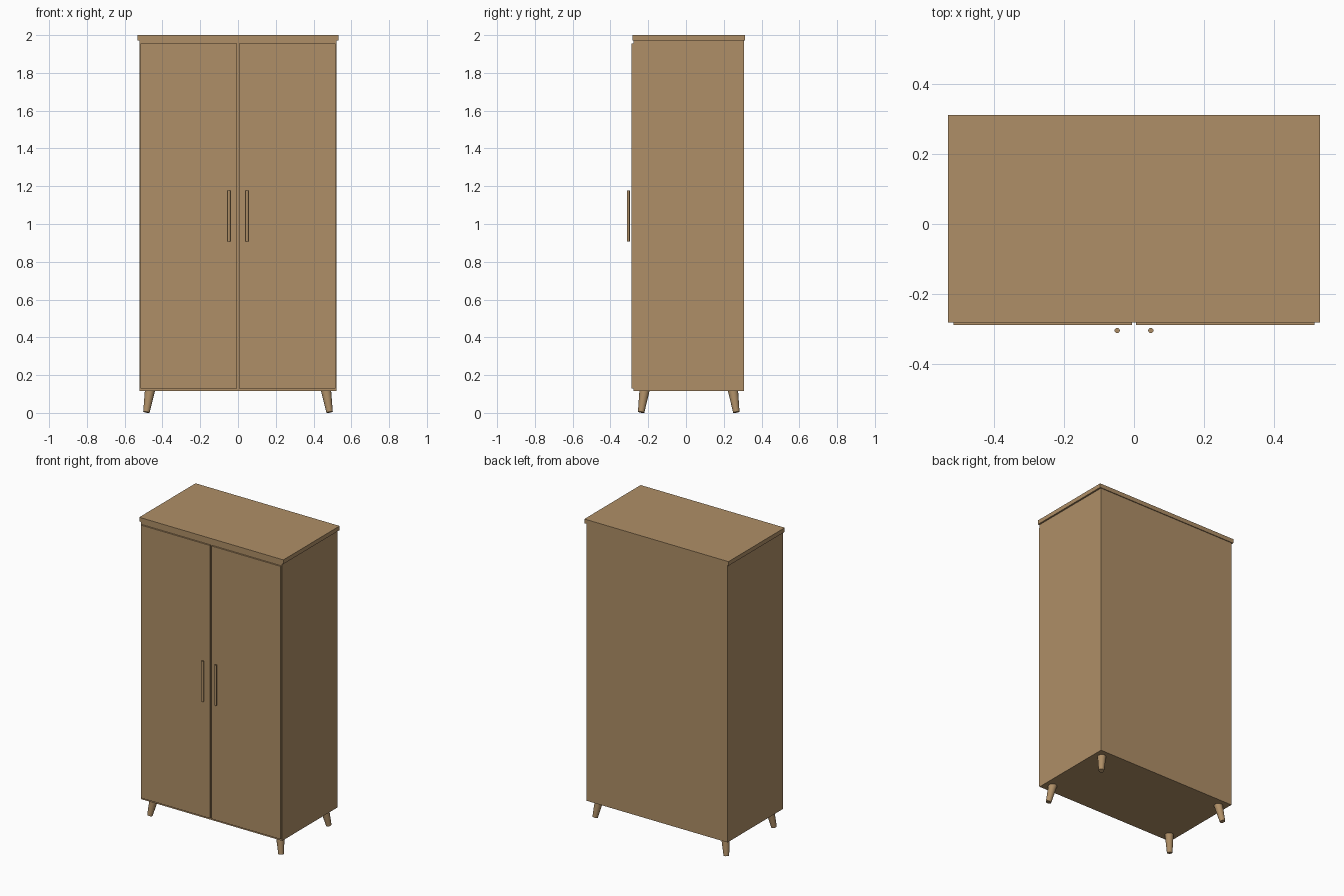
import bpy
from mathutils import Vector

if "Cube" in bpy.data.objects:
    bpy.data.objects.remove(bpy.data.objects["Cube"], do_unlink=True)

# One wood colour for the whole cabinet
wood = bpy.data.materials.new("warm_wood")
wood.use_nodes = True
colour = (0.43, 0.275, 0.135, 1)
wood.diffuse_color = colour
wood.node_tree.nodes["Principled BSDF"].inputs["Base Color"].default_value = colour


def finish(name):
    obj = bpy.context.object
    obj.name = name
    obj.data.materials.append(wood)
    return obj


def box(name, low, high):
    low, high = Vector(low), Vector(high)
    bpy.ops.mesh.primitive_cube_add(size=1, location=(low + high) / 2)
    obj = finish(name)
    obj.scale = high - low
    bpy.ops.object.transform_apply(location=False, rotation=False, scale=True)
    return obj


def rod(name, start, end, r_start, r_end, sides=24):
    start, end = Vector(start), Vector(end)
    axis = end - start
    bpy.ops.mesh.primitive_cone_add(
        vertices=sides, radius1=r_start, radius2=r_end, depth=axis.length,
        location=(start + end) / 2,
        rotation=axis.to_track_quat("Z", "Y").to_euler())
    obj = finish(name)
    bpy.ops.object.shade_smooth_by_angle()
    return obj


# Carcass and overhanging top board
box("cabinet_body", (-0.522, -0.279, 0.117), (0.522, 0.307, 1.972))
box("top_board", (-0.533, -0.282, 1.972), (0.533, 0.3125, 2.0))

# Doors and bar handles, mirrored about the centre
for side, s in (("left", 1), ("right", -1)):
    x_in, x_out = sorted((s * 0.006, s * 0.517))
    box(side + "_door", (x_in, -0.289, 0.13), (x_out, -0.279, 1.955))
    rod(side + "_handle", (s * 0.048, -0.305, 0.907),
        (s * 0.048, -0.305, 1.177), 0.0075, 0.0075)

# Splayed tapered legs, set slightly into the body
mid_y = 0.0145
for side, sx in (("left", 1), ("right", -1)):
    for end, sy in (("front", -1), ("back", 1)):
        rod(f"{end}_{side}_leg",
            (sx * 0.485, mid_y + sy * 0.252, 0.0035),
            (sx * 0.466, mid_y + sy * 0.234, 0.121), 0.017, 0.027)
